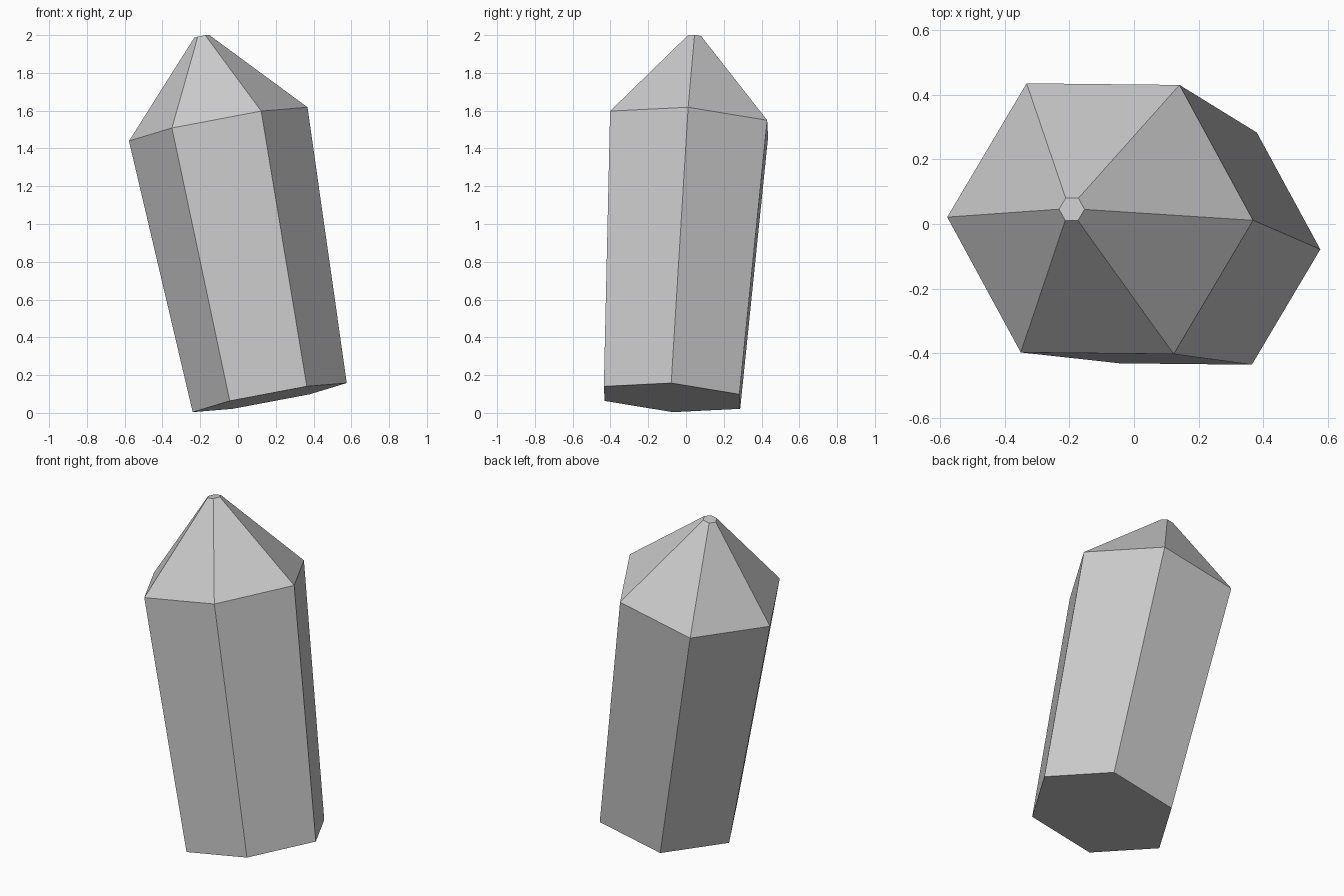
import bpy, bmesh
from math import radians, cos, sin, pi

if "Cube" in bpy.data.objects:
    bpy.data.objects.remove(bpy.data.objects["Cube"])

SIDES = 6
# (radius, distance along the crystal axis): base, shoulder, blunt tip
PROFILE = [(0.415, 0.0), (0.481, 1.476), (0.04, 1.95)]

# Hexagonal rings joined into a closed, flat-faced crystal
bm = bmesh.new()
rings = [[bm.verts.new((r * cos(2 * pi * i / SIDES), r * sin(2 * pi * i / SIDES), h))
          for i in range(SIDES)] for r, h in PROFILE]
for low, high in zip(rings, rings[1:]):
    for i in range(SIDES):
        j = (i + 1) % SIDES
        bm.faces.new((low[i], low[j], high[j], high[i]))
bm.faces.new(rings[0][::-1])
bm.faces.new(rings[-1])
bmesh.ops.recalc_face_normals(bm, faces=bm.faces)

mesh = bpy.data.meshes.new("crystal")
bm.to_mesh(mesh)
bm.free()

# Leaning placement, lowest corner on the ground
crystal = bpy.data.objects.new("crystal", mesh)
bpy.context.collection.objects.link(crystal)
crystal.location = (0.168, -0.074, 0.081)
crystal.rotation_euler = (radians(-3.4), radians(-10.7), radians(-0.6))
